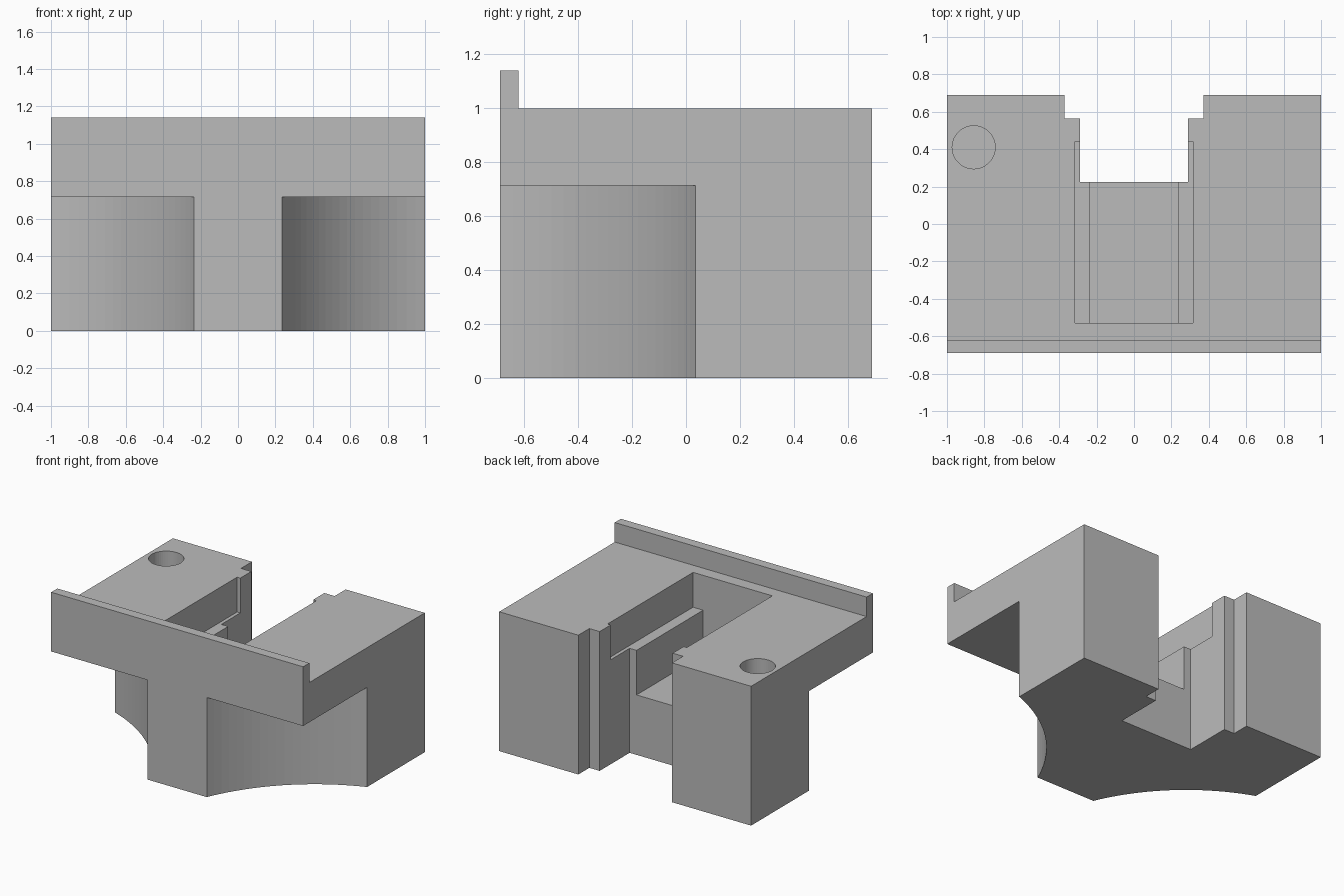
import bpy, bmesh, math
from mathutils import Vector

cube = bpy.data.objects.get("Cube")
if cube:
    bpy.data.objects.remove(cube, do_unlink=True)

# One plain grey
grey = bpy.data.materials.new("plain grey")
grey.use_nodes = True
colour = (0.5, 0.5, 0.5, 1)
grey.diffuse_color = colour
grey.node_tree.nodes["Principled BSDF"].inputs["Base Color"].default_value = colour


def prism(name, outline, axis, start, end):
    """Extrude a 2D outline along x (outline y,z), y (x,z) or z (x,y)."""
    place = {"x": lambda a, b: (start, a, b),
             "y": lambda a, b: (a, start, b),
             "z": lambda a, b: (a, b, start)}[axis]
    step = {"x": (1, 0, 0), "y": (0, 1, 0), "z": (0, 0, 1)}[axis]
    bm = bmesh.new()
    face = bm.faces.new([bm.verts.new(place(a, b)) for a, b in outline])
    out = bmesh.ops.extrude_face_region(bm, geom=[face])
    moved = [g for g in out["geom"] if isinstance(g, bmesh.types.BMVert)]
    bmesh.ops.translate(bm, verts=moved, vec=Vector(step) * (end - start))
    bmesh.ops.recalc_face_normals(bm, faces=bm.faces)
    mesh = bpy.data.meshes.new(name)
    bm.to_mesh(mesh)
    bm.free()
    mesh.materials.append(grey)
    obj = bpy.data.objects.new(name, mesh)
    bpy.context.collection.objects.link(obj)
    return obj


def mirrored(half):
    """Close an outline that is symmetric about its first axis."""
    return half + [(-a, b) for a, b in reversed(half)]


def cut(target, cutter):
    """Subtract the cutter for good and remove it."""
    cutter.hide_render = True
    mod = target.modifiers.new("cut", "BOOLEAN")
    mod.operation, mod.solver, mod.object = "DIFFERENCE", "EXACT", cutter
    bpy.context.view_layer.objects.active = target
    bpy.ops.object.modifier_apply(modifier=mod.name)
    bpy.data.objects.remove(cutter, do_unlink=True)


# Block with a raised lip along the front
BACK, LIP_TOP = 0.69, 1.14
side = [(-BACK, 0), (BACK, 0), (BACK, 1), (-0.62, 1), (-0.62, LIP_TOP), (-BACK, LIP_TOP)]
body = prism("slotted_block", side, "x", -1, 1)

# Concave scoops under both front corners
inner, outer = Vector((0.235, -BACK)), Vector((1, 0.035))
sag = 0.108
chord = outer - inner
radius = (chord.length ** 2 / 4 + sag ** 2) / (2 * sag)
outward = Vector((chord.y, -chord.x)).normalized()
centre = (inner + outer) / 2 + outward * (radius - sag)
half_angle = math.asin(chord.length / 2 / radius)
middle = math.atan2(-outward.y, -outward.x)
STEPS = 20
arc = []
for i in range(STEPS + 1):
    a = middle + half_angle * (1 - 2 * i / STEPS)
    arc.append((centre.x + radius * math.cos(a), centre.y + radius * math.sin(a)))
arc.sort()
scoop = [(inner.x, -1)] + arc + [(1.3, outer.y), (1.3, -1)]
for s in (1, -1):
    cut(body, prism("corner_scoop", [(s * x, y) for x, y in scoop], "z", -0.2, 0.715))

# Stepped slot open to the back, through the full height
slot = mirrored([(0.29, 0.225), (0.29, 0.565), (0.372, 0.565), (0.372, 0.9)])
cut(body, prism("back_slot", slot, "z", -0.2, 1.3))

# Pocket with side ledges and a narrower channel below
pocket = mirrored([(0.235, 0.43), (0.235, 0.75), (0.315, 0.75), (0.315, 1.3)])
cut(body, prism("ledged_pocket", pocket, "y", -0.53, 0.44))

# Blind round hole
ring = [(-0.857 + 0.115 * math.cos(math.tau * i / 48),
         0.41 + 0.115 * math.sin(math.tau * i / 48)) for i in range(48)]
cut(body, prism("round_hole", ring, "z", 0.5, 1.3))
